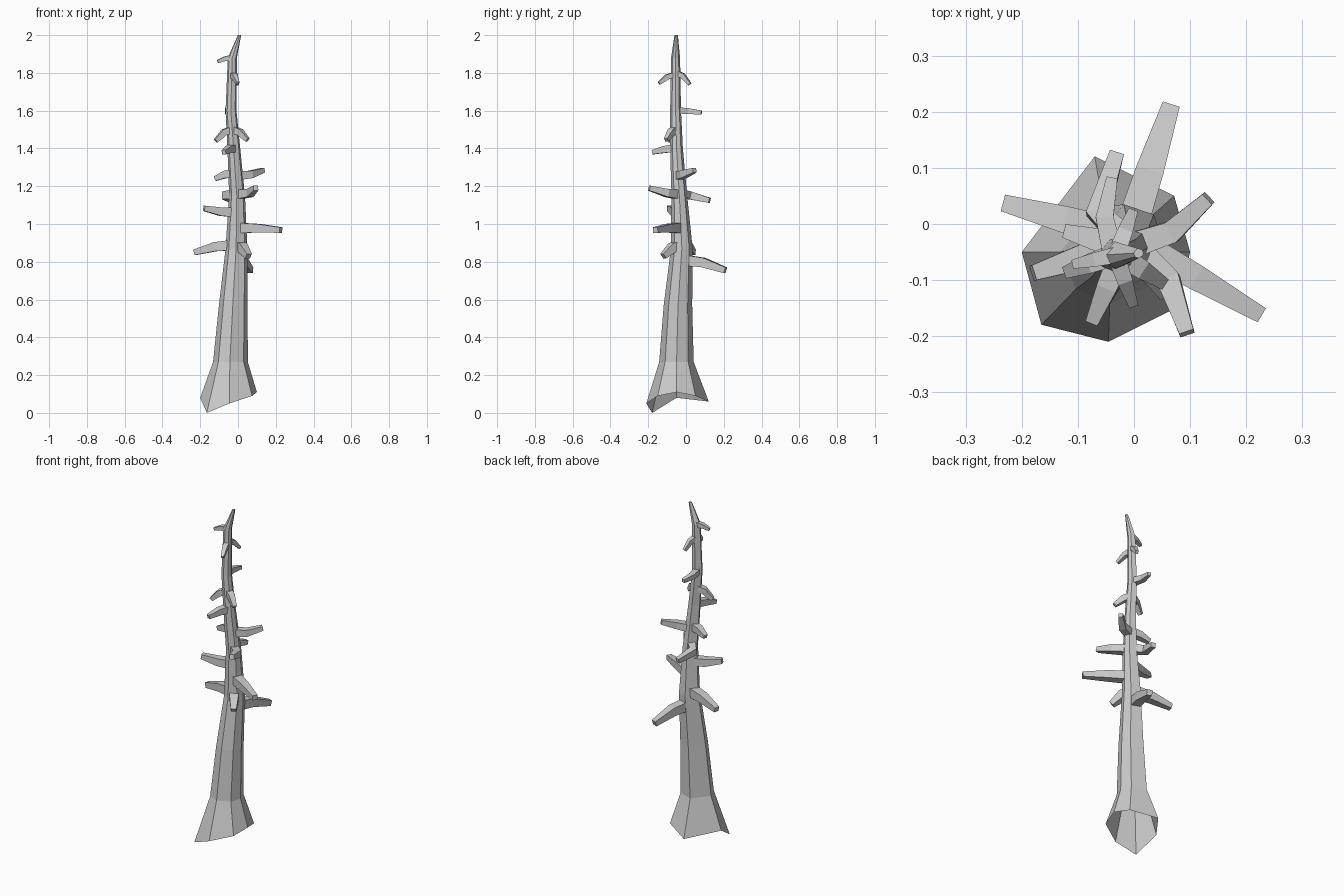
import bpy, bmesh
from math import radians, sin, cos
from mathutils import Vector

cube = bpy.data.objects.get("Cube")
if cube:
    bpy.data.objects.remove(cube, do_unlink=True)

grey = (0.6, 0.6, 0.6, 1)
bark = bpy.data.materials.new("grey bark")
bark.use_nodes = True
bark.diffuse_color = grey
bark.node_tree.nodes["Principled BSDF"].inputs["Base Color"].default_value = grey


def polar(angle, radius):
    """Horizontal offset at an angle in degrees."""
    turn = radians(angle)
    return Vector((cos(turn), sin(turn), 0)) * radius


def skin(name, rings, cap_start):
    """Join matching rings with quads and close the far end."""
    bm = bmesh.new()
    loops = [[bm.verts.new(point) for point in ring] for ring in rings]
    for low, high in zip(loops, loops[1:]):
        for i in range(len(low)):
            bm.faces.new((low[i - 1], low[i], high[i], high[i - 1]))
    bm.faces.new(loops[-1])
    if cap_start:
        bm.faces.new(loops[0][::-1])
    mesh = bpy.data.meshes.new(name)
    bm.to_mesh(mesh)
    bm.free()
    mesh.materials.append(bark)
    obj = bpy.data.objects.new(name, mesh)
    bpy.context.collection.objects.link(obj)


# Trunk sections: centre and radius, from the flare to the bent tip
sections = [
    (Vector((-0.04, -0.05, 0.27)), 0.092),
    (Vector((-0.025, -0.042, 0.57)), 0.076),
    (Vector((-0.008, -0.022, 0.87)), 0.058),
    (Vector((-0.005, -0.035, 1.15)), 0.042),
    (Vector((-0.022, -0.05, 1.4)), 0.034),
    (Vector((-0.037, -0.055, 1.6)), 0.029),
    (Vector((-0.03, -0.055, 1.88)), 0.024),
    (Vector((0.008, -0.052, 2)), 0.009),
]

# Foot corners: angle, radius and height of the uneven flared rim
foot = [(0, 0.14, 0.11), (42, 0.15, 0.09), (100, 0.173, 0.06), (180, 0.16, 0.08),
        (226, 0.18, 0), (268, 0.16, 0.05), (319, 0.152, 0.09)]


def build_trunk():
    base = sections[0][0].copy()
    base.z = 0
    rings = [[base + polar(angle, radius) + Vector((0, 0, height))
              for angle, radius, height in foot]]
    for centre, radius in sections:
        rings.append([centre + polar(corner[0], radius) for corner in foot])
    skin("trunk", rings, cap_start=False)


def trunk_axis(height):
    """Point on the trunk centre line at a height."""
    for (low, _), (high, _) in zip(sections, sections[1:]):
        if height <= high.z:
            return low.lerp(high, (height - low.z) / (high.z - low.z))


def build_branch(name, height, angle, length, rise, kink=0):
    """Bent, tapering stub with a square section, thinner higher up."""
    root = trunk_axis(height)
    up = Vector((0, 0, 1))
    bend = root + polar(angle + kink, length / 2) + up * rise / 4
    tip = root + polar(angle, length) + up * rise
    thickness = 0.08 - 0.027 * height
    directions = (bend - root, tip - root, tip - bend)
    rings = []
    for point, along, taper in zip((root, bend, tip), directions, (0.5, 0.43, 0.27)):
        side = along.cross(up).normalized() * thickness * taper
        over = side.cross(along.normalized())
        rings.append([point - side - over, point + side - over,
                      point + side + over, point - side + over])
    skin(name, rings, cap_start=True)


build_trunk()

# Branches from low to high: height, angle, length, rise and sideways kink
branches = [
    (0.81, 72, 0.247, -0.055),
    (0.89, -57, 0.116, -0.06),
    (0.89, 165, 0.23, -0.04),
    (0.98, -30, 0.27, -0.012),
    (1.06, 198, 0.183, 0.023),
    (1.16, 99, 0.163, -0.035, 37),
    (1.155, -58, 0.188, 0.035, 14),
    (1.27, 165, 0.111, -0.03),
    (1.255, 31, 0.169, 0.03, -12),
    (1.4, 247, 0.136, -0.02),
    (1.5, 200, 0.094, -0.06),
    (1.5, -33, 0.095, -0.055),
    (1.6, 91, 0.137, -0.01, 12),
    (1.79, -71, 0.093, -0.045),
    (1.8, 69, 0.08, -0.06),
    (1.88, 192, 0.079, -0.02),
]
for number, settings in enumerate(branches, 1):
    build_branch(f"branch_{number}", *settings)
